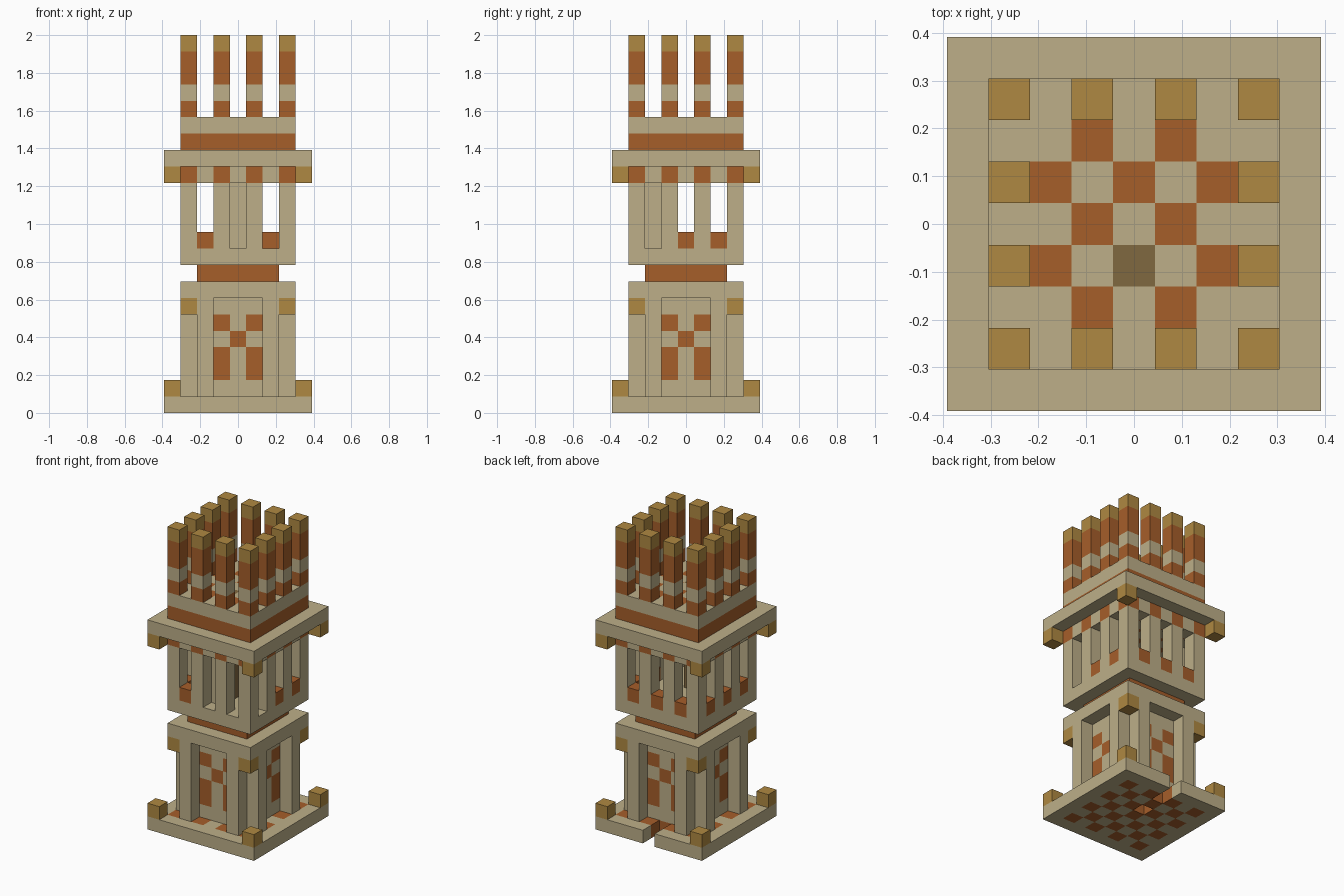
import bpy
import bmesh
from mathutils import Vector

cube = bpy.data.objects.get("Cube")
if cube:
    bpy.data.objects.remove(cube, do_unlink=True)

U = 2 / 23  # edge of one building block


def material(name, rgb):
    m = bpy.data.materials.new(name)
    m.use_nodes = True
    m.diffuse_color = (*rgb, 1)
    m.node_tree.nodes["Principled BSDF"].inputs["Base Color"].default_value = (*rgb, 1)
    return m


MATS = [material("sandstone", (0.51, 0.43, 0.25)),
        material("terracotta", (0.38, 0.112, 0.023)),
        material("gold_stone", (0.43, 0.25, 0.054)),
        material("brown_wood", (0.216, 0.138, 0.051))]
TAN, ORANGE, GOLD, BROWN = range(4)
AXES = [Vector(v) for v in ((1, 0, 0), (0, 1, 0), (0, 0, 1))]


def build(name, cells):
    """Make one object from blocks {(x, y, layer): colour}, outer faces only."""
    bm = bmesh.new()
    for cell, colour in cells.items():
        centre = Vector(cell) + Vector((0, 0, 0.5))
        for i, n in enumerate(AXES):
            for s in (1, -1):
                if tuple(int(c) for c in Vector(cell) + n * s) in cells:
                    continue
                a, b = AXES[(i + 1) % 3] * s, AXES[(i + 2) % 3]
                corners = [n * s - a - b, n * s + a - b, n * s + a + b, n * s - a + b]
                f = bm.faces.new([bm.verts.new((centre + c / 2) * U) for c in corners])
                f.material_index = colour
    bmesh.ops.remove_doubles(bm, verts=bm.verts, dist=U / 100)
    mesh = bpy.data.meshes.new(name)
    bm.to_mesh(mesh)
    bm.free()
    for m in MATS:
        mesh.materials.append(m)
    obj = bpy.data.objects.new(name, mesh)
    bpy.context.collection.objects.link(obj)


def slab(half, z, rule=lambda x, y: TAN, holes=()):
    r = range(-half, half + 1)
    return {(x, y, z): rule(x, y) for x in r for y in r if (x, y) not in holes}


def corners(d, z, colour):
    return {(x, y, z): colour for x in (-d, d) for y in (-d, d)}


def checker(half, parity):
    return lambda x, y: ORANGE if max(abs(x), abs(y)) <= half and (x + y) % 2 == parity else TAN


LADDER = (0, -1)

# Base with chequered floor, back notch and corner blocks
build("base", slab(4, 0, checker(3, 0), [(0, 4), (0, 3), (0, 1)]))
build("base_corner_blocks", corners(4, 1, GOLD))

# Lower room: walls with an inlaid motif on each side
walls = {}
for z in range(1, 7):
    for x in range(-2, 3):
        for y in range(-2, 3):
            if max(abs(x), abs(y)) == 2:
                a = min(abs(x), abs(y))
                inlay = (a == 1 and z in (2, 3, 5)) or (a == 0 and z == 4)
                walls[x, y, z] = ORANGE if inlay else TAN
build("lower_walls", walls)

# Pilasters beside each corner, with brackets hung from the ledge
pilasters = {}
for z in range(1, 7):
    for sx in (-1, 1):
        for sy in (-1, 1):
            pilasters[2 * sx, 3 * sy, z] = TAN
            pilasters[3 * sx, 2 * sy, z] = TAN
build("lower_pilasters", pilasters)
build("ledge_brackets", corners(3, 6, GOLD))
build("lower_ledge", slab(3, 7, holes=[LADDER]))
build("neck", slab(2, 8, lambda x, y: ORANGE, [LADDER]))
build("upper_floor", slab(3, 9, holes=[LADDER]))

# Upper room: posts with open slots, most slots having a low sill
posts, sills = {}, {}
open_slots = [(0, -3), (2, -3), (3, -2)]
for x in range(-3, 4):
    for y in range(-3, 4):
        if max(abs(x), abs(y)) < 3:
            continue
        if x % 2 and y % 2:
            posts.update({(x, y, z): TAN for z in range(10, 14)})
        elif (x, y) not in open_slots:
            sills[x, y, 10] = ORANGE
build("window_posts", posts)
build("window_sills", sills)
build("ladder_backing", {(0, -2, z): TAN for z in range(10, 14)})
build("ladder", {(*LADDER, z): BROWN for z in range(1, 18)})

# Lintel band, cornice and its hanging corner blocks
build("lintel", slab(3, 14, checker(3, 0), [LADDER]))
build("cornice_brackets", corners(4, 14, GOLD))
build("cornice", slab(4, 15, holes=[LADDER]))

# Roof platform
build("roof_band", slab(3, 16, lambda x, y: ORANGE, [LADDER]))
build("roof_floor", slab(3, 17, checker(2, 1), [LADDER]))

# Crown of banded posts around the rim
bands = [ORANGE, TAN, ORANGE, ORANGE, GOLD]
crown = {}
for x in range(-3, 4, 2):
    for y in range(-3, 4, 2):
        if max(abs(x), abs(y)) == 3:
            crown.update({(x, y, 18 + i): c for i, c in enumerate(bands)})
build("crown_posts", crown)
